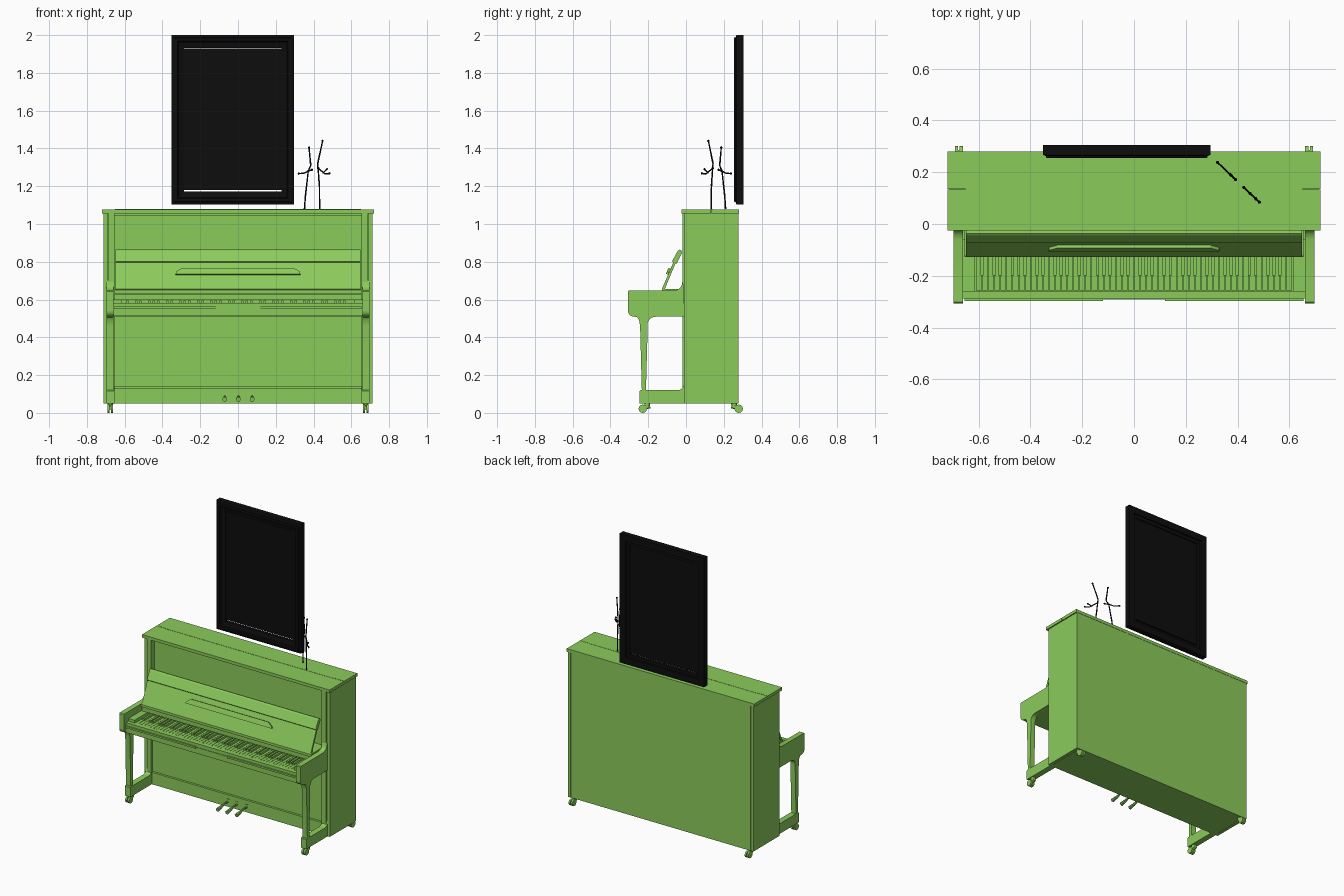
import bpy, bmesh, math
from mathutils import Vector, Matrix

if "Cube" in bpy.data.objects:
    bpy.data.objects.remove(bpy.data.objects["Cube"], do_unlink=True)


def material(name, rgb):
    m = bpy.data.materials.new(name)
    m.use_nodes = True
    m.diffuse_color = (*rgb, 1)
    m.node_tree.nodes["Principled BSDF"].inputs["Base Color"].default_value = (*rgb, 1)
    return m


GREEN = material("leaf green", (0.26, 0.60, 0.105))
BLACK = material("black", (0.004, 0.004, 0.004))


def finish(name, bm, mat, smooth=False):
    bmesh.ops.recalc_face_normals(bm, faces=bm.faces)
    me = bpy.data.meshes.new(name)
    bm.to_mesh(me)
    bm.free()
    me.materials.append(mat)
    ob = bpy.data.objects.new(name, me)
    bpy.context.collection.objects.link(ob)
    if smooth:
        bpy.ops.object.select_all(action='DESELECT')
        ob.select_set(True)
        bpy.context.view_layer.objects.active = ob
        bpy.ops.object.shade_smooth_by_angle(angle=math.radians(35))
    return ob


def add_box(bm, x0, x1, y0, y1, z0, z1):
    m = Matrix.Translation(((x0 + x1) / 2, (y0 + y1) / 2, (z0 + z1) / 2)) @ \
        Matrix.Diagonal((x1 - x0, y1 - y0, z1 - z0, 1))
    bmesh.ops.create_cube(bm, size=1, matrix=m)


def box(name, *dims, mat=GREEN):
    bm = bmesh.new()
    add_box(bm, *dims)
    return finish(name, bm, mat)


def prism(name, profile, x0, x1, smooth=False):
    """Extrude a (y, z) outline from x0 to x1."""
    bm = bmesh.new()
    f = bm.faces.new([bm.verts.new((x0, y, z)) for y, z in profile])
    new = bmesh.ops.extrude_face_region(bm, geom=[f])["geom"]
    bmesh.ops.translate(bm, verts=[v for v in new if isinstance(v, bmesh.types.BMVert)],
                        vec=(x1 - x0, 0, 0))
    return finish(name, bm, GREEN, smooth)


def arc(cy, cz, r, a0, a1, n=6):
    """Points of a rounded corner, angles in degrees."""
    return [(cy + r * math.cos(math.radians(a0 + (a1 - a0) * i / n)),
             cz + r * math.sin(math.radians(a0 + (a1 - a0) * i / n))) for i in range(n + 1)]


# Cabinet
box("cabinet_core", -0.69, 0.69, 0.02, 0.278, 0.05, 1.056)
box("lid_front", -0.72, 0.72, -0.025, 0.133, 1.056, 1.077)
box("lid_back", -0.72, 0.72, 0.136, 0.28, 1.056, 1.077)
box("lid_hinge", -0.65, 0.65, 0.13, 0.139, 1.06, 1.0785)
box("plinth", -0.66, 0.66, -0.01, 0.03, 0.05, 0.133)
box("lower_panel", -0.655, 0.655, 0.0, 0.03, 0.136, 0.51)
box("top_rail", -0.655, 0.655, 0.0, 0.03, 1.045, 1.056)

# Arm with leg, and foot: outlines in the side plane
arm = ([(-0.015, 0.70)] + arc(-0.06, 0.69, 0.04, 0, -90)[:-1]
       + [(-0.06, 0.648), (-0.302, 0.648), (-0.307, 0.643), (-0.307, 0.54)]
       + arc(-0.277, 0.54, 0.03, 180, 270)
       + [(-0.258, 0.506), (-0.248, 0.49), (-0.243, 0.46), (-0.234, 0.12), (-0.212, 0.12)]
       + [(-0.203, 0.45)] + arc(-0.162, 0.467, 0.042, 180, 90) + [(-0.01, 0.51)])
foot = [(-0.245, 0.05), (-0.245, 0.115), (-0.24, 0.12)] + arc(-0.045, 0.155, 0.035, 270, 360) \
    + [(0.02, 0.155), (0.02, 0.05)]


def tube(bm, a, b, r1, r2, n=12):
    a, b = Vector(a), Vector(b)
    d = b - a
    m = Matrix.Translation((a + b) / 2) @ d.to_track_quat('Z', 'Y').to_matrix().to_4x4()
    bmesh.ops.create_cone(bm, cap_ends=True, segments=n, radius1=r1, radius2=r2,
                          depth=d.length, matrix=m)


for side, s in (("left", 1), ("right", -1)):
    box(f"{side}_side_panel", *sorted((s * 0.692, s * 0.712)), -0.01, 0.278, 0.05, 1.056)
    box(f"{side}_pilaster", *sorted((s * 0.655, s * 0.688)), -0.018, 0.03, 0.05, 1.056)
    prism(f"{side}_arm_and_leg", arm, s * 0.66, s * 0.696, True)
    prism(f"{side}_foot", foot, s * 0.655, s * 0.696, True)
    box(f"{side}_key_block", *sorted((s * 0.613, s * 0.66)), -0.26, -0.06, 0.55, 0.60)
    # Casters: stem, tilted fork and twin wheel
    for place, y, d in (("front", -0.205, -1), ("back", 0.255, 1)):
        bm = bmesh.new()
        x = s * 0.676
        tube(bm, (x, y, 0.028), (x, y, 0.052), 0.014, 0.016)
        tube(bm, (x, y - d * 0.015, 0.036), (x, y + d * 0.028, 0.028), 0.012, 0.012)
        for o in (-0.009, 0.009):
            tube(bm, (x + o - 0.006, y + d * 0.024, 0.022),
                 (x + o + 0.006, y + d * 0.024, 0.022), 0.022, 0.022, 16)
        finish(f"{side}_{place}_caster", bm, GREEN, True)

# Keybed and key slip
box("keybed", -0.66, 0.66, -0.285, 0.02, 0.512, 0.548)
box("key_slip", -0.66, 0.66, -0.287, -0.258, 0.548, 0.582)
for side, s in (("left", 1), ("right", -1)):
    box(f"{side}_slip_moulding", *sorted((s * 0.12, s * 0.655)), -0.298, -0.284, 0.55, 0.562)
box("lid_grip", -0.12, 0.12, -0.291, -0.284, 0.543, 0.557)

# Keys: 52 naturals and 36 raised keys, starting at A
bm, up = bmesh.new(), bmesh.new()
pitch = 1.22 / 52
for i in range(52):
    x = -0.61 + i * pitch
    add_box(bm, x + 0.001, x + pitch - 0.001, -0.256, -0.06, 0.548, 0.581)
    if i < 51 and i % 7 in (0, 2, 3, 5, 6):
        add_box(up, x + pitch - 0.0065, x + pitch + 0.0065, -0.198, -0.06, 0.575, 0.595)
finish("natural_keys", bm, GREEN)
finish("raised_keys", up, GREEN)

# Fallboard behind the keys and the shelf carrying the music desk
box("fallboard", -0.655, 0.655, -0.118, -0.095, 0.60, 0.628)
prism("fallboard_top", [(-0.128, 0.632), (-0.128, 0.65), (-0.12, 0.655),
                        (0.02, 0.655), (0.02, 0.632)], -0.655, 0.655)
box("fallboard_back", -0.655, 0.655, -0.095, 0.02, 0.55, 0.634)

# Music desk: sloping board, thicker flap on top, and book ledge
prism("music_desk", [(-0.128, 0.655), (-0.066, 0.80), (-0.052, 0.80), (-0.114, 0.652)], -0.648, 0.648)
prism("music_desk_flap", [(-0.074, 0.802), (-0.044, 0.857), (-0.036, 0.864), (-0.026, 0.862),
                          (-0.02, 0.85), (-0.05, 0.79), (-0.062, 0.79)], -0.648, 0.648)
slope = Vector((0, 0.062, 0.145)).normalized()
out = Vector((0, -slope.z, slope.y))
bm = bmesh.new()
foot_of_desk = Vector((0, -0.128, 0.655))
outline = [(-0.33, 0.083), (0.33, 0.083), (0.328, 0.095), (0.295, 0.118), (-0.295, 0.118), (-0.328, 0.095)]
f = bm.faces.new([bm.verts.new(foot_of_desk + Vector((x, 0, 0)) + slope * t) for x, t in outline])
new = bmesh.ops.extrude_face_region(bm, geom=[f])["geom"]
bmesh.ops.translate(bm, verts=[v for v in new if isinstance(v, bmesh.types.BMVert)], vec=out * 0.012)
finish("book_ledge", bm, GREEN)

# Pedals
for name, x in (("right", 0.075), ("middle", 0.002), ("left", -0.07)):
    bm = bmesh.new()
    pts = [(0.0, 0.085, 0.006), (-0.05, 0.088, 0.006), (-0.085, 0.078, 0.01), (-0.125, 0.072, 0.013)]
    for (y0, z0, w0), (y1, z1, w1) in zip(pts, pts[1:]):
        tube(bm, (x, y0, z0), (x, y1, z1), w0, w1, 10)
    box(f"{name}_pedal_plate", x - 0.013, x + 0.013, -0.013, -0.008, 0.063, 0.105)
    finish(f"{name}_pedal", bm, GREEN, True)

# Picture frame: moulding profile (inset, y) carried round the rectangle
X0, X1, Z0, Z1 = -0.352, 0.296, 1.104, 2.0
moulding = [(0, 0.305), (0, 0.267), (0.012, 0.262), (0.014, 0.255), (0.032, 0.255), (0.036, 0.264),
            (0.067, 0.272), (0.067, 0.292), (0.045, 0.292), (0.045, 0.305)]
bm = bmesh.new()
rings = [[bm.verts.new(p) for p in ((X0 + i, y, Z0 + i), (X1 - i, y, Z0 + i),
                                    (X1 - i, y, Z1 - i), (X0 + i, y, Z1 - i))] for i, y in moulding]
for a, b in zip(rings, rings[1:] + rings[:1]):
    for k in range(4):
        bm.faces.new((a[k], a[(k + 1) % 4], b[(k + 1) % 4], b[k]))
finish("picture_frame", bm, BLACK)
box("picture_panel", X0 + 0.066, X1 - 0.066, 0.278, 0.288, 1.181, 1.929, mat=BLACK)


# Two slender ornaments, each lying in a slanted upright plane
def ornament(name, strokes):
    bm = bmesh.new()
    for stroke in strokes:
        pts = [Vector((x, 0.24 - 0.95 * (x - 0.32), z)) for x, z in stroke]
        for a, b in zip(pts, pts[1:]):
            tube(bm, a, b, 0.0045, 0.0035, 6)
        bmesh.ops.create_icosphere(bm, subdivisions=1, radius=0.007,
                                   matrix=Matrix.Translation(pts[-1]))
    finish(name, bm, BLACK, True)


ornament("ornament_small", [
    [(0.352, 1.08), (0.357, 1.15), (0.372, 1.28)],
    [(0.372, 1.28), (0.385, 1.31), (0.376, 1.405)],
    [(0.378, 1.285), (0.35, 1.268), (0.322, 1.267)],
    [(0.372, 1.28), (0.392, 1.287)]])
ornament("ornament_tall", [
    [(0.432, 1.08), (0.431, 1.2), (0.424, 1.295)],
    [(0.424, 1.295), (0.422, 1.32), (0.448, 1.44)],
    [(0.424, 1.295), (0.462, 1.265), (0.484, 1.268)],
    [(0.45, 1.27), (0.47, 1.29)]])
